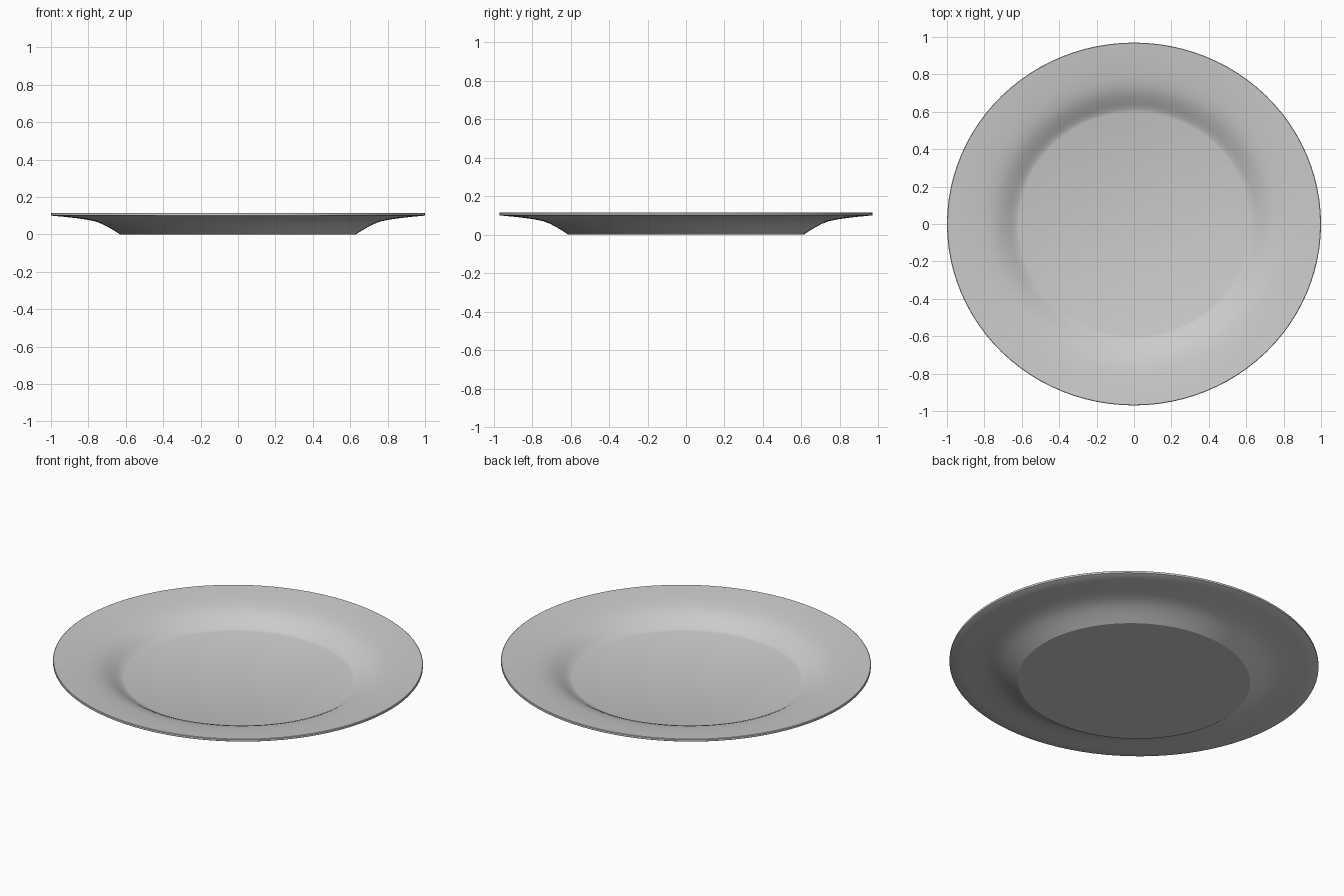
import bpy, bmesh, math

if "Cube" in bpy.data.objects:
    bpy.data.objects.remove(bpy.data.objects["Cube"])

SEGMENTS = 96
Y_SCALE = 0.97  # plate is very slightly oval

# Closed cross-section (radius, height): underside out to the lip, then back over the top
underside = [(0.63, 0.0), (0.665, 0.022), (0.70, 0.042), (0.73, 0.057), (0.765, 0.07),
             (0.81, 0.079), (0.866, 0.087), (0.93, 0.094), (0.997, 0.10)]
lip = [(1.0, 0.102), (1.0, 0.113), (0.997, 0.115)]
top = [(0.93, 0.109), (0.866, 0.102), (0.81, 0.094), (0.76, 0.084), (0.725, 0.071),
       (0.695, 0.056), (0.66, 0.035), (0.635, 0.02), (0.615, 0.014)]
profile = underside + lip + top

bm = bmesh.new()
rings = []
for r, z in profile:
    rings.append([bm.verts.new((r * math.cos(a), r * math.sin(a) * Y_SCALE, z))
                  for a in (2 * math.pi * i / SEGMENTS for i in range(SEGMENTS))])

# Bridge successive rings
for a, b in zip(rings, rings[1:]):
    for i in range(SEGMENTS):
        j = (i + 1) % SEGMENTS
        bm.faces.new((a[i], a[j], b[j], b[i]))

# Flat foot and flat well
bm.faces.new(rings[0][::-1])
bm.faces.new(rings[-1])
bmesh.ops.recalc_face_normals(bm, faces=bm.faces)

mesh = bpy.data.meshes.new("plate")
bm.to_mesh(mesh)
bm.free()
plate = bpy.data.objects.new("plate", mesh)
bpy.context.collection.objects.link(plate)

# Smooth surface, crisp lip and foot edge
bpy.context.view_layer.objects.active = plate
plate.select_set(True)
bpy.ops.object.shade_smooth_by_angle(angle=math.radians(30))
